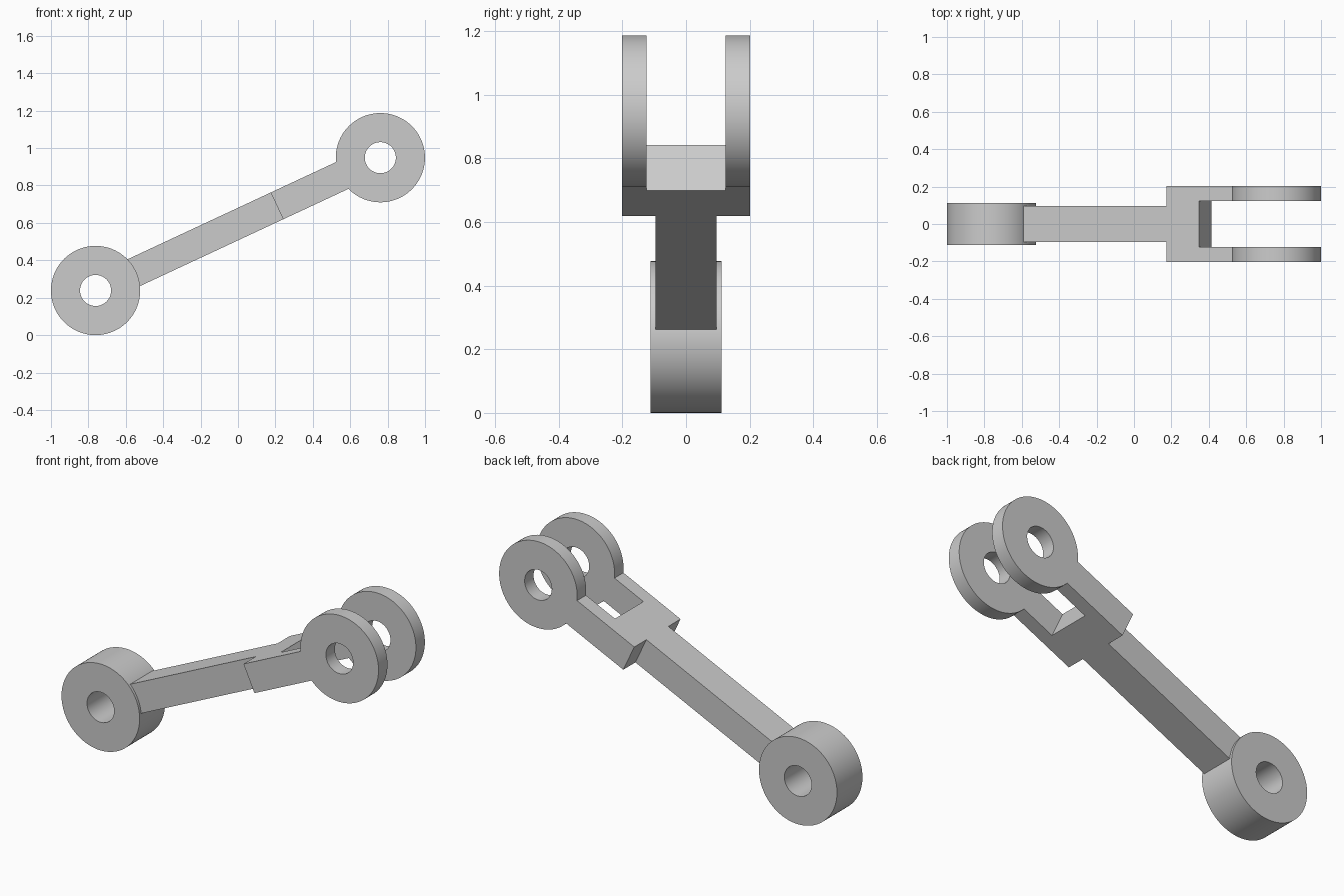
import bpy, bmesh, math
from mathutils import Matrix

if "Cube" in bpy.data.objects:
    bpy.data.objects.remove(bpy.data.objects["Cube"])

TILT = math.radians(25)
LENGTH, R_EYE, R_HOLE = 1.68, 0.2385, 0.083   # pin spacing, eye and bore radii
HALF_H = 0.079                                # half height of the bar
STEP, SLOT = 1.07, 1.26                       # start of the fork and of its slot
# link frame: x along the link, y across it, z sideways
LINK = (Matrix.Translation((-0.7615, 0, 0.2385)) @ Matrix.Rotation(-TILT, 4, 'Y')
        @ Matrix.Rotation(math.pi / 2, 4, 'X'))

steel = bpy.data.materials.new("grey_steel")
steel.diffuse_color = (0.6, 0.6, 0.6, 1)
steel.use_nodes = True
steel.node_tree.nodes["Principled BSDF"].inputs["Base Color"].default_value = steel.diffuse_color


def arc(cx, r, a0, a1, n):
    return [(cx + r * math.cos(a0 + (a1 - a0) * i / n),
             r * math.sin(a0 + (a1 - a0) * i / n)) for i in range(n + 1)]


def circle(cx, r, n=96):
    return arc(cx, r, 0, 2 * math.pi, n)[:-1]


def plate(name, outlines, half_width):
    """Extrude filled outlines (inner ones become holes) in the link frame."""
    curve = bpy.data.curves.new(name, 'CURVE')
    curve.dimensions, curve.fill_mode, curve.extrude = '2D', 'BOTH', half_width
    for pts in outlines:
        s = curve.splines.new('POLY')
        s.points.add(len(pts) - 1)
        for p, (x, y) in zip(s.points, pts):
            p.co = (x, y, 0, 1)
        s.use_cyclic_u = True
    tmp = bpy.data.objects.new(name + "_curve", curve)
    bpy.context.collection.objects.link(tmp)
    bpy.context.view_layer.update()
    mesh = bpy.data.meshes.new_from_object(
        tmp.evaluated_get(bpy.context.evaluated_depsgraph_get()))
    bpy.data.objects.remove(tmp)
    bm = bmesh.new()
    bm.from_mesh(mesh)
    bmesh.ops.remove_doubles(bm, verts=bm.verts, dist=1e-5)
    bmesh.ops.recalc_face_normals(bm, faces=bm.faces)
    bm.to_mesh(mesh)
    bm.free()
    mesh.name = name
    mesh.materials.clear()
    mesh.materials.append(steel)
    ob = bpy.data.objects.new(name, mesh)
    ob.matrix_world = LINK
    bpy.context.collection.objects.link(ob)
    return ob


def rect(x0, x1, h):
    return [(x0, -h), (x1, -h), (x1, h), (x0, h)]


# single eye and the bar
eye = plate("lower_eye", [circle(0, R_EYE), circle(0, R_HOLE)], 0.111)
bar = plate("bar", [rect(0.16, STEP, HALF_H)], 0.096)

# fork: keyhole profile with a bore, slotted down the middle
a = math.asin(HALF_H / R_EYE)
keyhole = [(STEP, HALF_H), (STEP, -HALF_H)] + arc(LENGTH, R_EYE, a - math.pi, math.pi - a, 88)
fork = plate("fork", [keyhole, circle(LENGTH, R_HOLE)], 0.202)
cutter = plate("slot_cutter", [rect(SLOT, 2.2, 0.5)], 0.124)
cutter.hide_render = True
mod = fork.modifiers.new("slot", 'BOOLEAN')
mod.operation, mod.solver, mod.object = 'DIFFERENCE', 'EXACT', cutter
bpy.context.view_layer.objects.active = fork
bpy.ops.object.modifier_apply(modifier="slot")
bpy.data.objects.remove(cutter)

# smooth round walls, crisp edges
for ob in (eye, bar, fork):
    ob.select_set(True)
bpy.ops.object.shade_smooth_by_angle(angle=math.radians(30))
